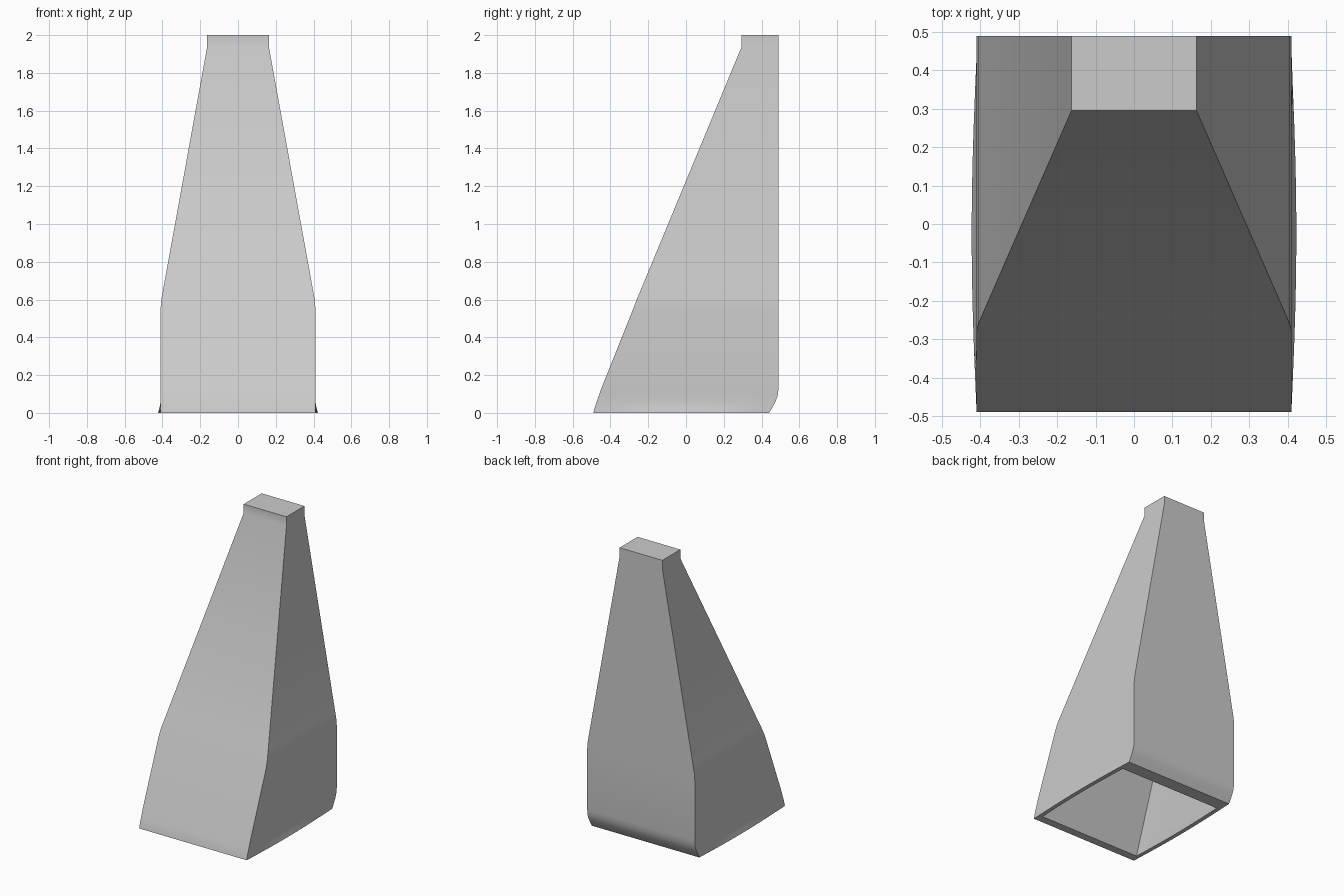
import bpy, bmesh, math

cube = bpy.data.objects.get("Cube")
if cube:
    bpy.data.objects.remove(cube, do_unlink=True)

mat = bpy.data.materials.new("light_grey")
mat.use_nodes = True
grey = (0.6, 0.6, 0.6, 1)
mat.diffuse_color = grey
mat.node_tree.nodes["Principled BSDF"].inputs["Base Color"].default_value = grey

SIDE = 10  # segments along each bowed side


def ring(bm, z, front, back, half, bow):
    """Four-sided section whose left and right sides bow outwards."""
    pts = []
    for i in range(SIDE + 1):
        t = i / SIDE
        pts.append((half + bow * math.sin(math.pi * t), front + (back - front) * t))
    pts += [(-x, y) for x, y in reversed(pts)]
    return [bm.verts.new((x, y, z)) for x, y in pts]


def loft(bm, sections, inward=False):
    """Skin the sections and close the last one; return the first ring."""
    rings = [ring(bm, *s) for s in sections]
    n = len(rings[0])
    for a, b in zip(rings, rings[1:]):
        for i in range(n):
            j = (i + 1) % n
            quad = [a[i], a[j], b[j], b[i]]
            bm.faces.new(quad[::-1] if inward else quad)
    bm.faces.new(rings[-1][::-1] if inward else rings[-1])
    return rings[0]


# Sections: height, front y, back y, half width, side bow
outer = [
    (0, -0.49, 0.44, 0.41, 0.013),
    (0.03, -0.483, 0.458, 0.41, 0.005),
    (0.06, -0.473, 0.474, 0.41, 0),
    (0.09, -0.462, 0.485, 0.41, 0),
    (0.13, -0.448, 0.49, 0.41, 0),
    (0.55, -0.28, 0.49, 0.41, 0),
    (0.6, -0.261, 0.49, 0.406, 0),
    (0.65, -0.24, 0.49, 0.397, 0),
    (1.94, 0.295, 0.49, 0.163, 0),
    (2, 0.295, 0.49, 0.163, 0),
]
cavity = [
    (0, -0.435, 0.35, 0.385, 0.01),
    (0.06, -0.41, 0.37, 0.382, 0),
    (0.6, -0.195, 0.43, 0.36, 0),
    (1.85, 0.315, 0.45, 0.14, 0),
]

# Hood shell with an open, hollow underside
bm = bmesh.new()
outer_rim = loft(bm, outer)
inner_rim = loft(bm, cavity, inward=True)
n = len(outer_rim)
for i in range(n):
    j = (i + 1) % n
    bm.faces.new([outer_rim[j], outer_rim[i], inner_rim[i], inner_rim[j]])

mesh = bpy.data.meshes.new("hood_shell")
bm.to_mesh(mesh)
bm.free()
mesh.materials.append(mat)
hood = bpy.data.objects.new("hood_shell", mesh)
bpy.context.collection.objects.link(hood)

bpy.ops.object.select_all(action='DESELECT')
hood.select_set(True)
bpy.context.view_layer.objects.active = hood
bpy.ops.object.shade_smooth_by_angle(angle=math.radians(30))
